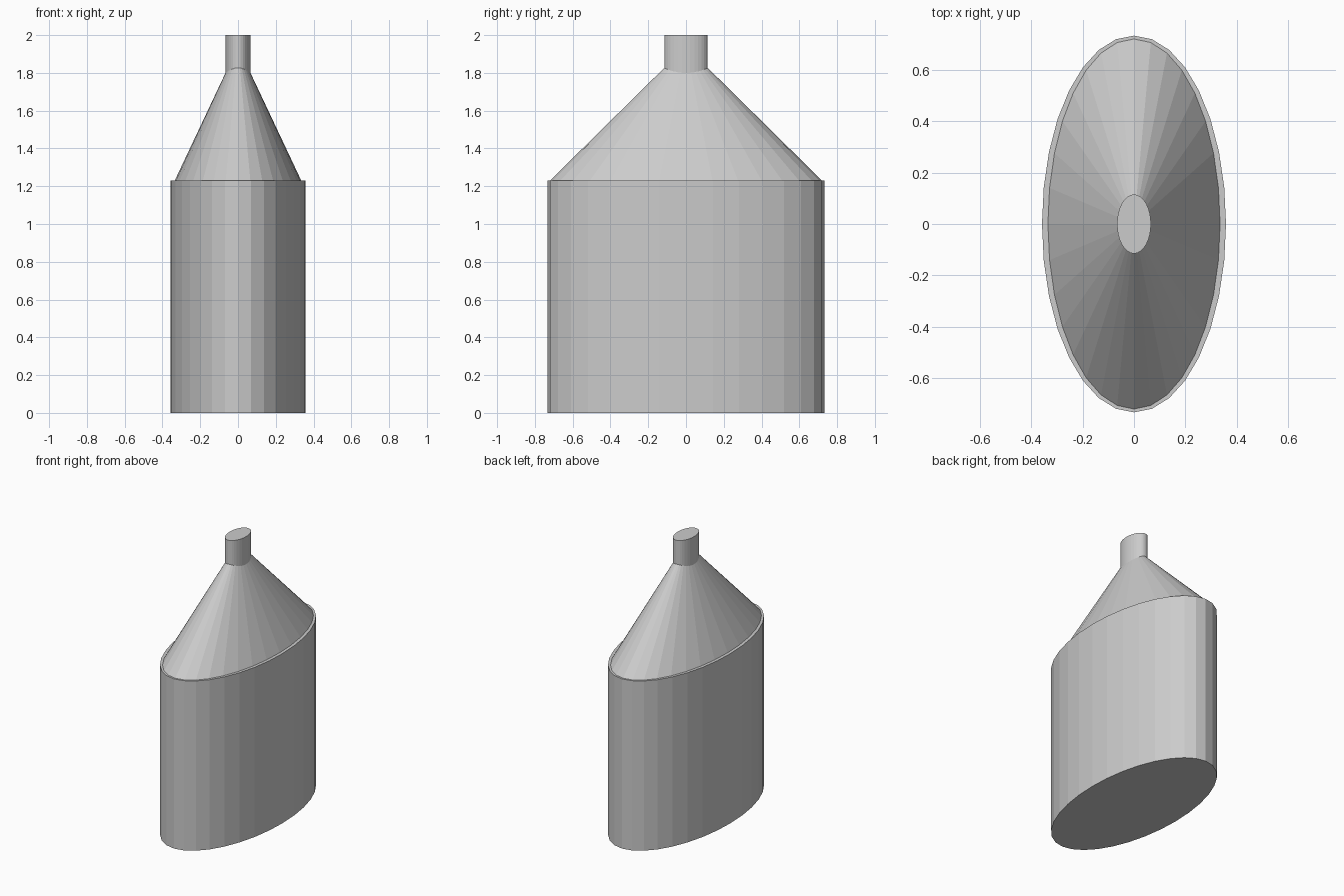
import bpy

cube = bpy.data.objects.get("Cube")
if cube:
    bpy.data.objects.remove(cube, do_unlink=True)

# Plain grey used by every part
grey = bpy.data.materials.new("plain_grey")
grey.use_nodes = True
colour = (0.6, 0.6, 0.6, 1.0)
grey.diffuse_color = colour
grey.node_tree.nodes["Principled BSDF"].inputs["Base Color"].default_value = colour


def oval_part(name, rx, ry, bottom, top, tip=1.0):
    """Flat-faced oval cylinder, or a cone when tip is zero."""
    bpy.ops.mesh.primitive_cone_add(
        vertices=32, radius1=1, radius2=tip, depth=top - bottom,
        location=(0, 0, (bottom + top) / 2))
    part = bpy.context.object
    part.name = part.data.name = name
    part.scale = (rx, ry, 1)
    bpy.ops.object.transform_apply(location=False, rotation=False, scale=True)
    part.data.materials.append(grey)
    return part


# Tall oval body with a narrow ledge around the shoulder
oval_part("body", 0.358, 0.733, 0, 1.23)

# Cone whose point is hidden inside the neck
oval_part("shoulder", 0.335, 0.72, 1.23, 1.94, tip=0)

# Short capped neck
oval_part("neck", 0.066, 0.115, 1.7, 2.0)
